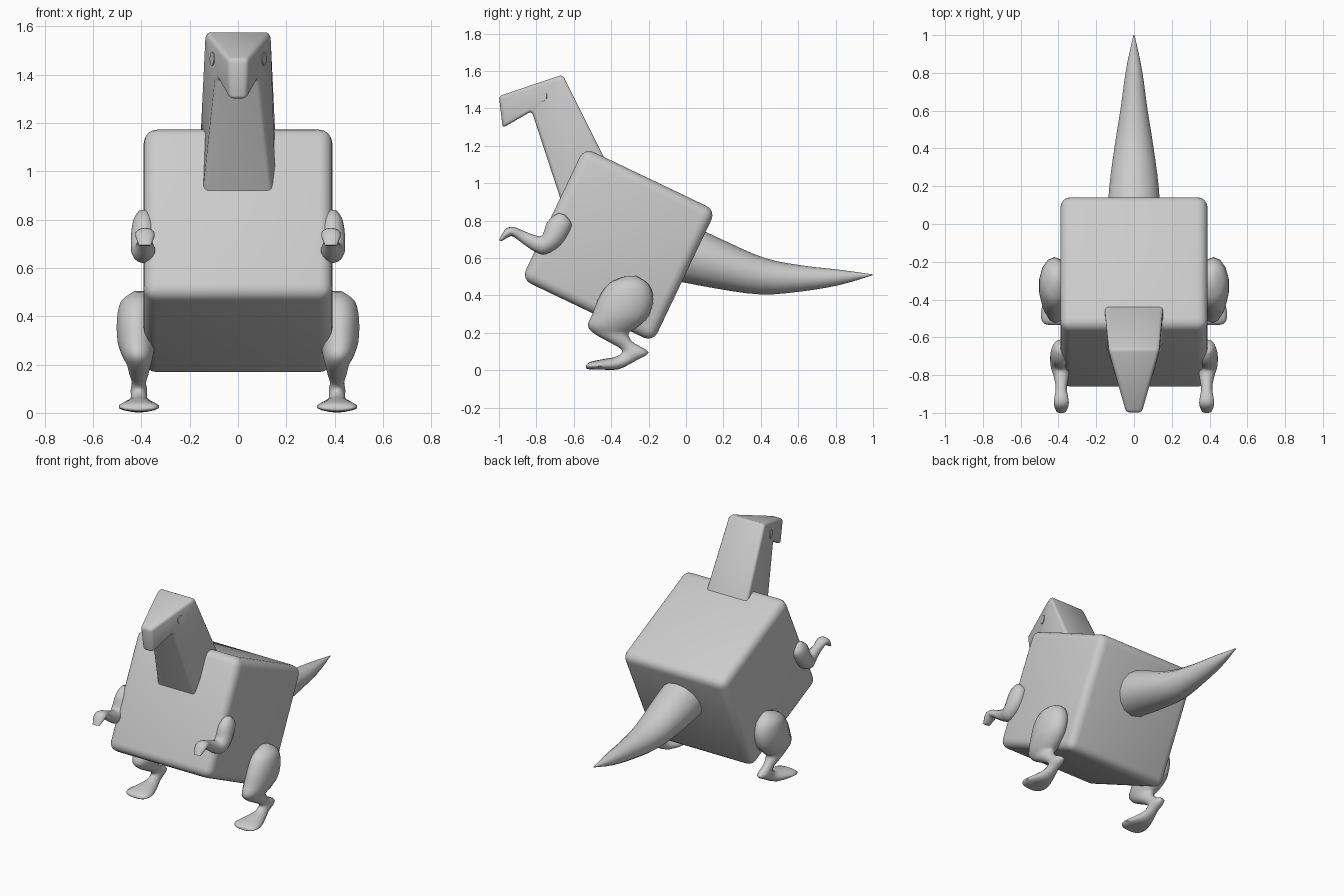
import bpy, bmesh
from math import cos, sin, pi, radians
from mathutils import Vector, Matrix
from mathutils.bvhtree import BVHTree

if "Cube" in bpy.data.objects:
    bpy.data.objects.remove(bpy.data.objects["Cube"], do_unlink=True)

grey = bpy.data.materials.new("light_grey")
grey.use_nodes = True
grey.diffuse_color = (0.6, 0.6, 0.6, 1)
grey.node_tree.nodes["Principled BSDF"].inputs["Base Color"].default_value = (0.6, 0.6, 0.6, 1)


def finish(bm, name, angle=40):
    bmesh.ops.recalc_face_normals(bm, faces=bm.faces)
    mesh = bpy.data.meshes.new(name)
    bm.to_mesh(mesh)
    bm.free()
    mesh.materials.append(grey)
    obj = bpy.data.objects.new(name, mesh)
    bpy.context.collection.objects.link(obj)
    bpy.ops.object.select_all(action="DESELECT")
    obj.select_set(True)
    bpy.context.view_layer.objects.active = obj
    bpy.ops.object.shade_smooth_by_angle(angle=radians(angle))
    return obj


def smooth_sections(sections, steps):
    """Catmull-Rom interpolation between neighbouring sections."""
    s = [Vector(v) for v in [sections[0], *sections, sections[-1]]]
    out = []
    for p, a, b, n in zip(s, s[1:], s[2:], s[3:]):
        for i in range(steps):
            t = i / steps
            out.append(a + (b - p) * (t / 2) + (p * 2 - a * 5 + b * 4 - n) * (t * t / 2)
                       + (a * 3 - p - b * 3 + n) * (t ** 3 / 2))
    return out + [s[-1]]


def loft(name, sections, side=1, sides=14, steps=3):
    """Oval rings between two outline points (y, z, y, z), centre x and half width."""
    bm = bmesh.new()
    rings = []
    for ay, az, by, bz, x, width in smooth_sections(sections, steps):
        a, b = Vector((x, ay, az)), Vector((x, by, bz))
        ring = []
        for i in range(sides):
            t = 2 * pi * i / sides
            p = (a + b) / 2 + (a - b) / 2 * cos(t)
            p.x = side * (x + width * sin(t))
            ring.append(bm.verts.new(p))
        rings.append(ring)
    for r, q in zip(rings, rings[1:]):
        for i in range(sides):
            j = (i + 1) % sides
            bm.faces.new((r[i], r[j], q[j], q[i]))
    bm.faces.new(rings[0])
    bm.faces.new(rings[-1])
    return finish(bm, name, 60)


# Body: tilted rounded cube
bm = bmesh.new()
bmesh.ops.create_cube(bm, size=0.78)
bmesh.ops.bevel(bm, geom=bm.edges[:], offset=0.055, segments=4, profile=0.5, affect="EDGES")
bmesh.ops.transform(bm, verts=bm.verts,
                    matrix=Matrix.Translation((0, -0.36, 0.67)) @ Matrix.Rotation(radians(-25.5), 4, "X"))
finish(bm, "body")

# Neck and head: three four-cornered sections, from snout to neck base
bm = bmesh.new()
rings = []
for ay, az, aw, by, bz, bw in [(-1.0, 1.465, 0.042, -0.98, 1.295, 0.036),
                               (-0.66, 1.58, 0.138, -0.825, 1.385, 0.09),
                               (-0.37, 1.0, 0.162, -0.617, 0.75, 0.162)]:
    rings.append([bm.verts.new(p) for p in
                  ((-aw, ay, az), (aw, ay, az), (bw, by, bz), (-bw, by, bz))])
for r, q in zip(rings, rings[1:]):
    for i in range(4):
        j = (i + 1) % 4
        bm.faces.new((r[i], r[j], q[j], q[i]))
bm.faces.new(rings[0])
bm.faces.new(rings[-1])
bmesh.ops.recalc_face_normals(bm, faces=bm.faces)
bmesh.ops.bevel(bm, geom=bm.edges[:], offset=0.018, segments=3, profile=0.5, affect="EDGES")
surface = BVHTree.FromBMesh(bm)
finish(bm, "neck_and_head")

# Eyes: thin discs lying on the sides of the head
for side, label in ((1, "left"), (-1, "right")):
    spot, normal, _, _ = surface.ray_cast(Vector((side, -0.77, 1.465)), Vector((-side, 0, 0)))
    if normal.x * side < 0:
        normal = -normal
    bm = bmesh.new()
    bmesh.ops.create_cone(bm, cap_ends=True, segments=20, radius1=0.028, radius2=0.028, depth=0.008)
    bmesh.ops.transform(bm, verts=bm.verts, matrix=Matrix.Translation(spot)
                        @ normal.to_track_quat("Z", "Y").to_matrix().to_4x4())
    finish(bm, label + "_eye")

# Tail: tapering and curling up to a point
loft("tail", [(-0.04, 0.81, -0.12, 0.49, 0, 0.15), (0.2, 0.695, 0.17, 0.435, 0, 0.135),
              (0.42, 0.60, 0.4, 0.405, 0, 0.105), (0.62, 0.56, 0.61, 0.42, 0, 0.072),
              (0.82, 0.537, 0.82, 0.455, 0, 0.043), (1, 0.512, 1, 0.508, 0, 0.003)])

# Leg: thigh, knee, shank, heel and foot
leg = [(-0.33, 0.50, -0.27, 0.505, 0.41, 0.02), (-0.41, 0.465, -0.2, 0.46, 0.415, 0.07),
       (-0.465, 0.39, -0.175, 0.38, 0.42, 0.083), (-0.5, 0.3, -0.2, 0.29, 0.42, 0.08),
       (-0.525, 0.24, -0.26, 0.23, 0.415, 0.065), (-0.49, 0.195, -0.305, 0.2, 0.41, 0.05),
       (-0.41, 0.15, -0.3, 0.17, 0.41, 0.04), (-0.35, 0.115, -0.27, 0.14, 0.41, 0.03),
       (-0.345, 0.09, -0.2, 0.095, 0.41, 0.035), (-0.38, 0.07, -0.27, 0.05, 0.41, 0.035),
       (-0.42, 0.063, -0.36, 0.005, 0.41, 0.06), (-0.49, 0.05, -0.45, 0.003, 0.41, 0.085),
       (-0.52, 0.04, -0.52, 0.005, 0.41, 0.075), (-0.535, 0.025, -0.535, 0.012, 0.41, 0.04)]

# Arm: shoulder, elbow, forearm and drooping hand
arm = [(-0.68, 0.84, -0.645, 0.83, 0.39, 0.02), (-0.715, 0.82, -0.615, 0.79, 0.39, 0.04),
       (-0.745, 0.785, -0.62, 0.75, 0.39, 0.05), (-0.76, 0.74, -0.67, 0.67, 0.39, 0.055),
       (-0.775, 0.717, -0.75, 0.62, 0.39, 0.05), (-0.81, 0.722, -0.81, 0.635, 0.385, 0.04),
       (-0.87, 0.745, -0.87, 0.675, 0.385, 0.03), (-0.92, 0.765, -0.925, 0.715, 0.385, 0.038),
       (-0.965, 0.755, -0.95, 0.71, 0.385, 0.04), (-1, 0.695, -0.985, 0.69, 0.385, 0.025)]

for side, label in ((1, "left"), (-1, "right")):
    loft(label + "_leg", leg, side)
    loft(label + "_arm", arm, side)
